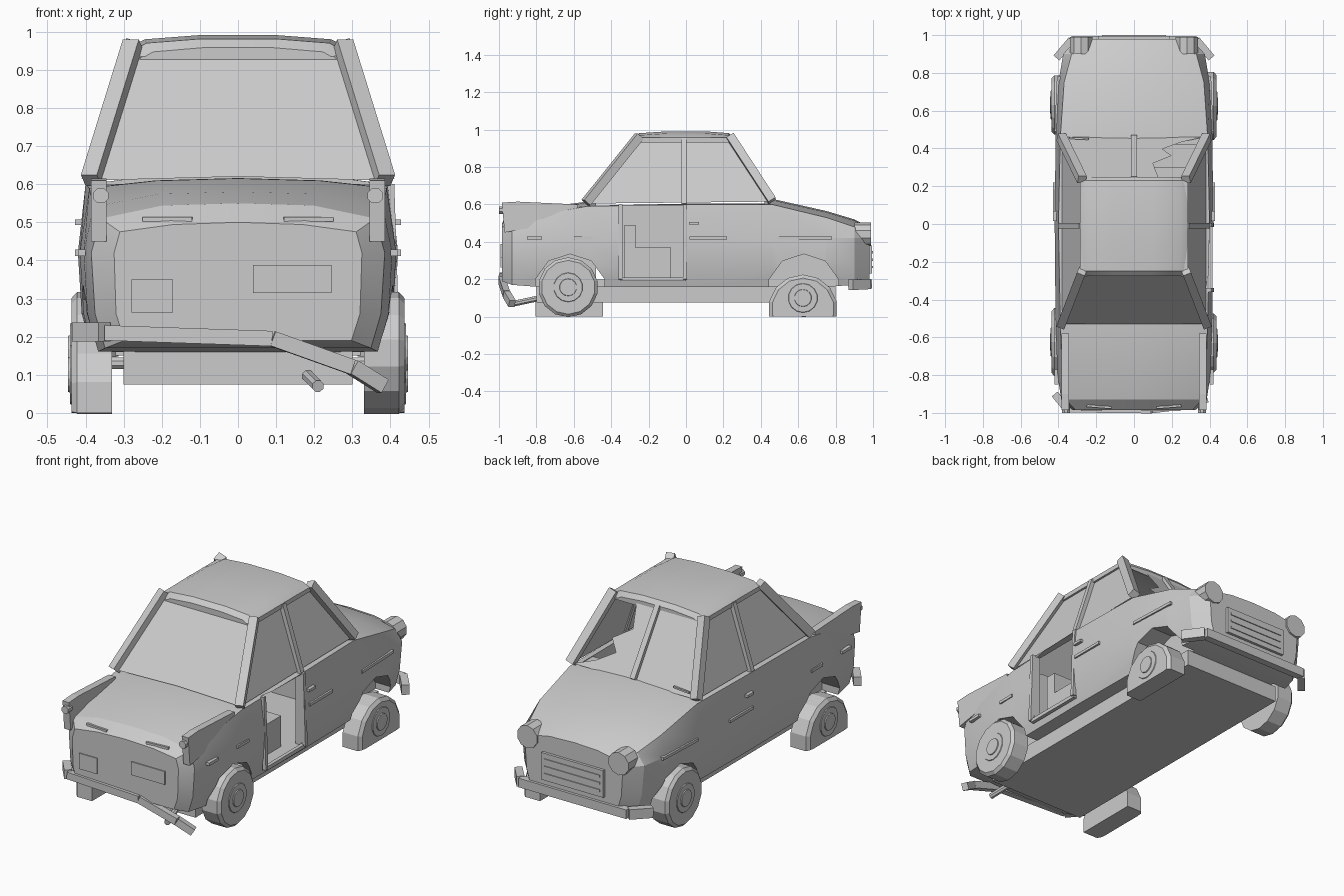
import bpy, bmesh, math
from mathutils import Vector

if "Cube" in bpy.data.objects:
    bpy.data.objects.remove(bpy.data.objects["Cube"])

paint = bpy.data.materials.new("plain_grey")
paint.diffuse_color = (0.6, 0.6, 0.6, 1)
paint.use_nodes = True
paint.node_tree.nodes["Principled BSDF"].inputs["Base Color"].default_value = paint.diffuse_color


def make(name, verts, faces, smooth=False):
    me = bpy.data.meshes.new(name)
    me.from_pydata([tuple(v) for v in verts], [], faces)
    bm = bmesh.new()
    bm.from_mesh(me)
    bmesh.ops.recalc_face_normals(bm, faces=bm.faces)
    bm.to_mesh(me)
    bm.free()
    ob = bpy.data.objects.new(name, me)
    bpy.context.collection.objects.link(ob)
    me.materials.append(paint)
    if smooth:
        shade(ob)
    return ob


def shade(ob):
    bpy.ops.object.select_all(action='DESELECT')
    ob.select_set(True)
    bpy.context.view_layer.objects.active = ob
    bpy.ops.object.shade_smooth_by_angle(angle=math.radians(25))


def loft(name, rings, smooth=False):
    n = len(rings[0])
    verts = [p for r in rings for p in r]
    faces = [(i * n + j, i * n + (j + 1) % n, (i + 1) * n + (j + 1) % n, (i + 1) * n + j)
             for i in range(len(rings) - 1) for j in range(n)]
    faces += [tuple(range(n)), tuple(range(len(verts) - n, len(verts)))]
    return make(name, verts, faces, smooth)


def box(name, x0, x1, y0, y1, z0, z1):
    rings = [[(x, y0, z0), (x, y1, z0), (x, y1, z1), (x, y0, z1)] for x in (x0, x1)]
    return loft(name, rings)


def bar(name, a, b, w, h=None, sides=4):
    # straight bar between two points, w wide and h tall
    h = h or w
    a, b = Vector(a), Vector(b)
    d = (b - a).normalized()
    up = Vector((0, 1, 0)) if abs(d.z) > 0.8 else Vector((0, 0, 1))
    s = d.cross(up).normalized()
    t = s.cross(d)
    k = 1 / math.cos(math.pi / sides) / 2
    ang = [(i + 0.5) * 2 * math.pi / sides for i in range(sides)]
    return loft(name, [[p + s * (math.cos(q) * w * k) + t * (math.sin(q) * h * k)
                        for q in ang] for p in (a, b)])


def cut(ob, cutter):
    m = ob.modifiers.new("cut", 'BOOLEAN')
    m.object, m.operation, m.solver = cutter, 'DIFFERENCE', 'EXACT'
    bpy.context.view_layer.objects.active = ob
    bpy.ops.object.modifier_apply(modifier=m.name)
    bpy.data.objects.remove(cutter)


# body shell: y, top z, shoulder x, shoulder z, middle x, low x, bottom z
sections = [(-.985, .50, .31, .475, .325, .32, .19), (-.93, .55, .36, .51, .385, .375, .17),
            (-.8, .58, .38, .54, .405, .395, .16), (-.53, .615, .39, .59, .415, .405, .16),
            (0, .625, .40, .60, .42, .41, .16), (.46, .63, .39, .60, .415, .405, .16),
            (.75, .565, .37, .53, .40, .395, .16), (.9, .52, .33, .48, .375, .36, .17),
            (.98, .48, .27, .45, .30, .29, .19)]
rings = []
for y, top, sx, sz, mx, lx, bz in sections:
    half = [(sx * .55, top - .006), (sx, sz), (mx, .42), (lx, .26), (lx * .93, bz)]
    rings.append([(0, y, top)] + [(x, y, z) for x, z in half]
                 + [(-x, y, z) for x, z in reversed(half)])
body = loft("body", rings)
cut(body, box("cabin_cut", -.36, .36, -.48, .42, .2, .8))
cut(body, box("door_cut", .3, .5, -.34, -.01, .2, .595))
for y in (-.62, .63):
    for s in (-1, 1):
        cut(body, bar("arch_cut", (s * .27, y, .14), (s * .5, y, .14), .37, .37, 10))
shade(body)
box("chassis", -.3, .3, -.8, .8, .075, .165)

# seats seen through the missing door
for s in (-1, 1):
    box("seat_cushion", s * .19 - .13, s * .19 + .13, -.3, -.08, .2, .37)
    box("seat_back", s * .19 - .13, s * .19 + .13, -.33, -.27, .2, .49)
box("dashboard", -.36, .36, .3, .43, .42, .6)

# door frame around the opening
for y in (-.35, -.005):
    bar("door_frame_post", (.413, y, .2), (.40, y, .6), .02)
bar("door_sill", (.405, -.35, .2), (.405, 0, .2), .02)

# roof shell with crowned middle
roof = []
for y, f, z in ((-.275, .93, .945), (-.25, 1, .968), (-.1, 1.02, .978), (.1, 1.02, .978),
                (.23, 1, .968), (.25, .93, .945)):
    xs = [-.28, -.24, -.1, .1, .24, .28]
    tops = [-.02, .002, .013, .013, .002, -.02]
    roof.append([(x * f, y, z + t) for x, t in zip(xs, tops)]
                + [(.27 * f, y, .935), (-.27 * f, y, .935)])
loft("roof", roof, True)

# pillars
for s in (-1, 1):
    bar("rear_pillar", (s * .385, -.535, .61), (s * .275, -.25, .965), .045)
    bar("windscreen_pillar", (s * .385, .46, .62), (s * .275, .235, .965), .045)
    bar("centre_pillar", (s * .39, -.01, .6), (s * .278, -.01, .95), .028)
    bar("window_rail", (s * .273, -.25, .945), (s * .273, .23, .945), .025)
    # side glass
    make("side_glass", [(s * .38, -.51, .605), (s * .38, .44, .615),
                        (s * .27, .23, .945), (s * .27, -.25, .945)], [(0, 1, 2, 3)])
bar("windscreen_divider", (0, .46, .63), (0, .24, .955), .03)

# rear glass, whole pane and broken pane of the windscreen
make("rear_glass", [(-.37, -.53, .61), (0, -.53, .62), (.37, -.53, .61),
                    (.26, -.26, .945), (-.26, -.26, .945)], [(0, 1, 2, 3, 4)])


def screen(x, z):
    return (x, .46 - (z - .62) * .66, z)


make("windscreen_pane", [screen(*p) for p in ((0, .62), (0, .945), (-.26, .945), (-.37, .62))],
     [(0, 1, 2, 3)])
make("broken_pane", [screen(*p) for p in ((0, .62), (0, .945), (.13, .945), (.1, .83), (.2, .77),
                                          (.15, .715), (.25, .66), (.37, .62))],
     [tuple(range(8))])
bar("wiper", (-.34, .455, .645), (-.24, .45, .65), .01)


# wheels: flat tyres are lowered and squashed against the ground
def disc(name, s, y, zc, r, x0, x1, flat):
    rows = []
    for x, k in ((x0, 1), (x1 - .015, 1), (x1, .9)):
        ring = []
        for i in range(14):
            a = (i + .5) * math.tau / 14
            ring.append((s * x, y + r * k * math.cos(a),
                         max(0 if flat else -1, zc + r * k * math.sin(a))))
        rows.append(ring)
    return loft(name, rows)


for s, y, flat in ((1, -.63, 0), (-1, .63, 0), (1, .625, 1), (-1, -.625, 1)):
    zc, r = (.04, .185) if flat else (.157, .16)
    hz = .1 if flat else zc
    disc("flat_tyre" if flat else "tyre", s, y, zc, r, .33, .437, flat)
    disc("rim", s, y, hz, .085, .38, .441, flat)
    disc("hub_cap", s, y, hz, .05, .4, .446, flat)
for y in (-.63, .63):
    bar("axle", (-.35, y, .13), (.35, y, .13), .03, .03, 8)

# tail fins with lamps
for s in (-1, 1):
    prof = [(-.97, .45), (-.985, .61), (-.9, .615), (-.58, .6), (-.58, .56), (-.8, .48)]
    loft("tail_fin", [[(s * x, y, z) for y, z in prof] for x in (.345, .385)])
    bar("tail_lamp", (s * .36, -.96, .57), (s * .36, -1, .57), .04, .04, 8)
    bar("tail_trim", (s * .12, -.972, .508), (s * .25, -.962, .508), .012)

# rear plates
box("number_plate", .04, .245, -.991, -.984, .315, .388)
box("rear_patch", -.28, -.17, -.991, -.984, .263, .35)

# bent rear bumper and exhaust
path = [(-.35, -.98, .21), (.09, -.985, .195), (.3, -.96, .12), (.38, -.93, .07)]
for a, b in zip(path, path[1:]):
    bar("rear_bumper", a, b, .035, .04)
bar("bumper_end", (-.35, -.985, .212), (-.42, -.9, .212), .04, .05)
bar("exhaust", (.21, -.92, .07), (.18, -.78, .1), .03, .03, 8)

# front bumper, lamps and grille
bar("front_bumper", (-.33, .975, .175), (.33, .975, .175), .04, .05)
for s in (-1, 1):
    bar("front_bumper_end", (s * .33, .975, .175), (s * .41, .88, .17), .04, .055)
    bar("head_lamp", (s * .28, .9, .44), (s * .28, .99, .44), .12, .12, 10)
    # side trim and handles
    for y0, y1 in ((.02, .22), (.49, .78), (-.85, -.77), (-.6, -.5)):
        x = .418 if abs(y0) < .4 else .41
        bar("side_trim", (s * x, y0, .42), (s * (x - (.012 if y1 > .7 else 0)), y1, .42),
            .02, .016)
    bar("door_handle", (s * .413, .015, .5), (s * .413, .07, .5), .03, .015)
box("grille", -.19, .19, .975, .995, .23, .38)
for z in (.265, .305, .345):
    box("grille_bar", -.17, .17, .99, 1.0, z - .006, z + .006)
